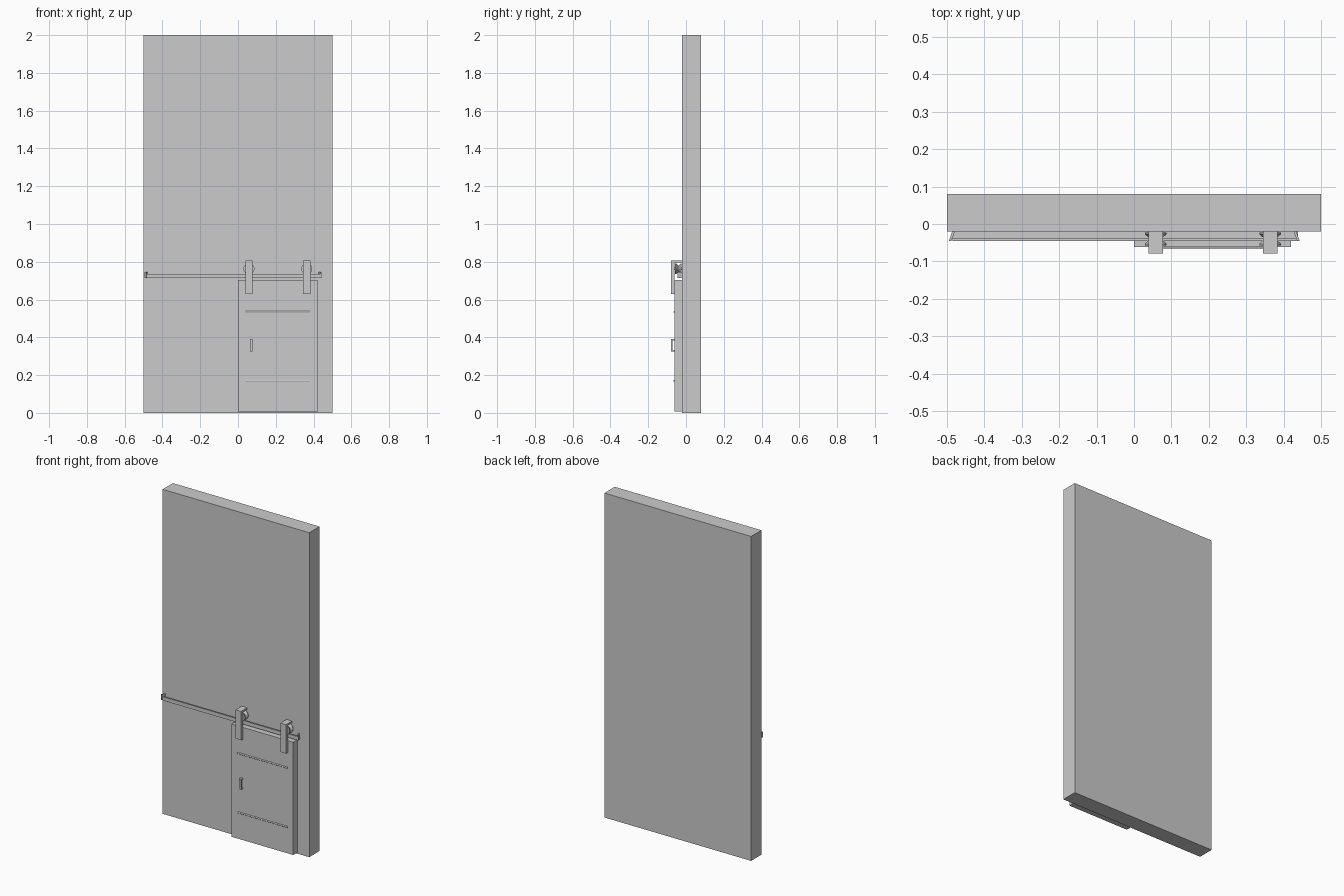
import bpy, bmesh, math
from mathutils import Matrix

if "Cube" in bpy.data.objects:
    bpy.data.objects.remove(bpy.data.objects["Cube"])


def mesh_object(name, bm, smooth=False):
    bmesh.ops.recalc_face_normals(bm, faces=bm.faces[:])
    me = bpy.data.meshes.new(name)
    bm.to_mesh(me)
    bm.free()
    ob = bpy.data.objects.new(name, me)
    bpy.context.collection.objects.link(ob)
    if smooth:
        bpy.context.view_layer.objects.active = ob
        ob.select_set(True)
        bpy.ops.object.shade_smooth_by_angle(angle=math.radians(35))
        ob.select_set(False)
    return ob


def box(name, x, y, z, shear=0.0):
    """Box from (min, max) ranges; shear moves the front edge along x."""
    bm = bmesh.new()
    bmesh.ops.create_cube(bm, size=1)
    for v in bm.verts:
        front = v.co.y < 0
        v.co = [r[0] + (c + 0.5) * (r[1] - r[0]) for r, c in zip((x, y, z), v.co)]
        if front:
            v.co.x += shear
    return mesh_object(name, bm)


def extrude_x(name, profile, x0, x1):
    """Extrude a closed (y, z) profile along x."""
    bm = bmesh.new()
    face = bm.faces.new([bm.verts.new((x0, y, z)) for y, z in profile])
    new = bmesh.ops.extrude_face_region(bm, geom=[face])["geom"]
    bmesh.ops.translate(bm, vec=(x1 - x0, 0, 0),
                        verts=[g for g in new if isinstance(g, bmesh.types.BMVert)])
    return mesh_object(name, bm)


def lathe_y(name, profile, cx, cz, sides=32):
    """Revolve an (y, radius) profile round an axis parallel to y."""
    bm = bmesh.new()
    rings = []
    for y, r in profile:
        rings.append([bm.verts.new((cx + r * math.cos(a), y, cz + r * math.sin(a)))
                      for a in (2 * math.pi * i / sides for i in range(sides))])
    for a, b in zip(rings, rings[1:]):
        for i in range(sides):
            j = (i + 1) % sides
            bm.faces.new((a[i], a[j], b[j], b[i]))
    bm.faces.new(rings[0])
    bm.faces.new(rings[-1])
    return mesh_object(name, bm, True)


# Wall and sliding door
box("wall", (-0.5, 0.5), (-0.02, 0.08), (0, 2))
box("door", (0, 0.42), (-0.062, -0.02), (0.008, 0.703))

# Thin raised rods across the door
for i, z in enumerate((0.17, 0.535)):
    bm = bmesh.new()
    bmesh.ops.create_cone(bm, cap_ends=True, segments=16, radius1=0.005, radius2=0.005,
                          depth=0.34,
                          matrix=Matrix.Translation((0.21, -0.061, z))
                          @ Matrix.Rotation(math.pi / 2, 4, 'Y'))
    mesh_object(f"door_rod_{i}", bm, True)

# Rail with a raised front lip, and slanted end stops
extrude_x("rail", [(-0.02, 0.713), (-0.045, 0.713), (-0.045, 0.736),
                   (-0.037, 0.736), (-0.037, 0.722), (-0.02, 0.722)], -0.485, 0.438)
box("left_rail_stop", (-0.486, -0.479), (-0.045, -0.02), (0.713, 0.747), -0.009)
box("right_rail_stop", (0.427, 0.434), (-0.045, -0.02), (0.713, 0.747), 0.009)

# Hangers: bent strap, grooved wheel and axle
strap = [(-0.062, 0.63), (-0.079, 0.63), (-0.079, 0.808), (-0.02, 0.808),
         (-0.02, 0.797), (-0.062, 0.797)]
wheel = [(-0.057, 0.029), (-0.053, 0.029), (-0.043, 0.018), (-0.037, 0.018),
         (-0.027, 0.029), (-0.023, 0.029)]
for i, cx in enumerate((0.058, 0.364)):
    extrude_x(f"hanger_strap_{i}", strap, cx - 0.019, cx + 0.019)
    lathe_y(f"hanger_wheel_{i}", wheel, cx, 0.763)
    lathe_y(f"hanger_axle_{i}", [(-0.066, 0.007), (-0.02, 0.007)], cx, 0.763, 16)

# Door handle: grip and two posts
box("handle_grip", (0.063, 0.077), (-0.079, -0.072), (0.325, 0.39))
for i, z in enumerate((0.325, 0.382)):
    box(f"handle_post_{i}", (0.063, 0.077), (-0.073, -0.06), (z, z + 0.008))
